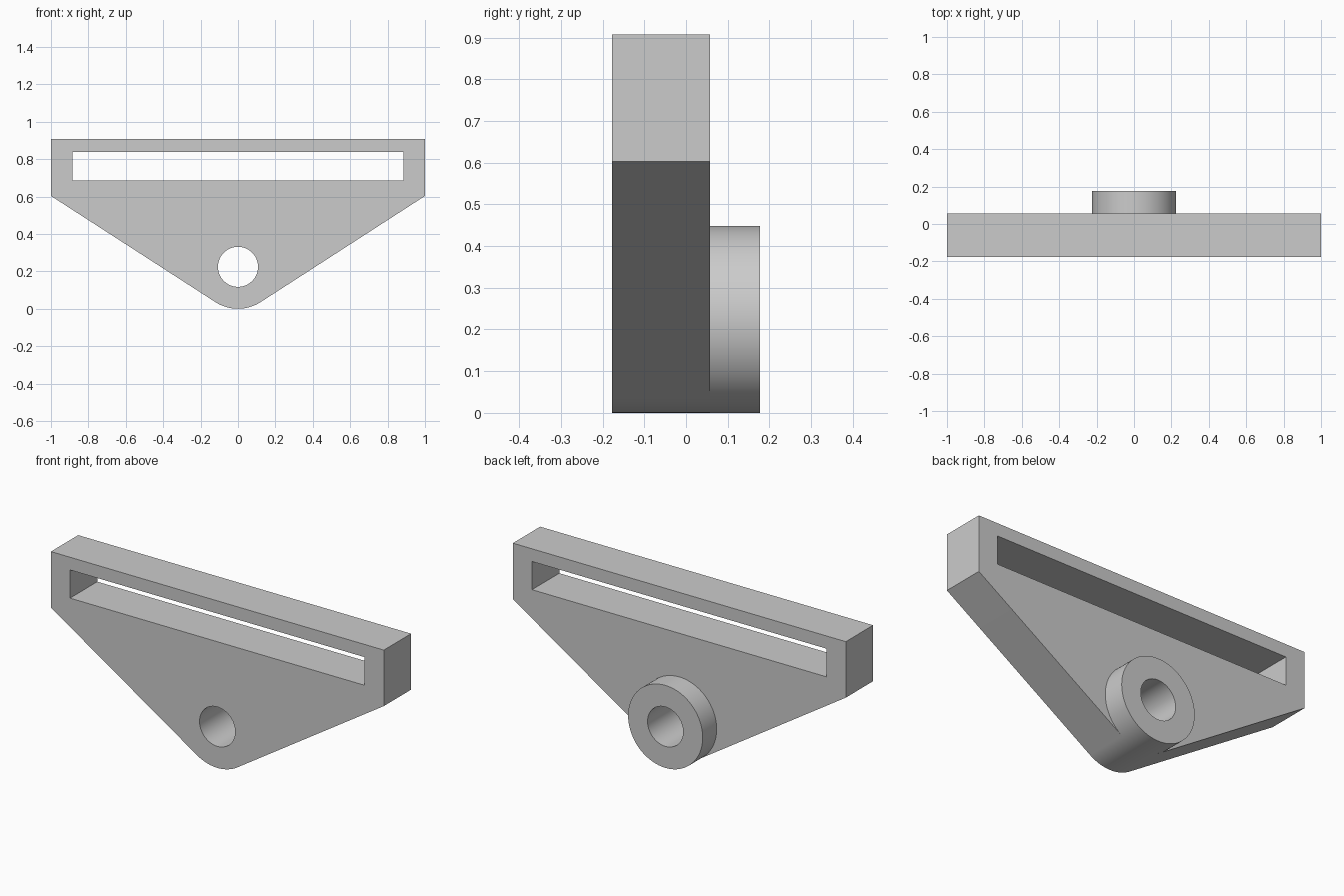
import bpy
import bmesh
from math import sin, cos, pi, atan2, asin, hypot

cube = bpy.data.objects.get("Cube")
if cube:
    bpy.data.objects.remove(cube, do_unlink=True)

# Main dimensions
HUB_Z, HUB_R, HOLE_R = 0.224, 0.224, 0.107
FRONT, BACK, BOSS_BACK = -0.177, 0.057, 0.177
TOP, SHOULDER = 0.907, 0.603
SEGMENTS = 96

grey = bpy.data.materials.new("plain grey")
grey.use_nodes = True
colour = (0.6, 0.6, 0.6, 1)
grey.diffuse_color = colour
grey.node_tree.nodes["Principled BSDF"].inputs["Base Color"].default_value = colour


def arc(radius, start, end, steps):
    """Points of an arc around the hub axis, angles from +x towards +z."""
    angles = [start + (end - start) * i / steps for i in range(steps + 1)]
    return [(radius * cos(a), HUB_Z + radius * sin(a)) for a in angles]


def circle(radius):
    return arc(radius, 0, 2 * pi, SEGMENTS)[:-1]


def rectangle(half_width, low, high):
    return [(-half_width, low), (half_width, low), (half_width, high), (-half_width, high)]


def extruded(name, loops, y0, y1):
    """Solid from an outline and its holes, extruded along y."""
    bm = bmesh.new()
    edges = []
    for loop in loops:
        verts = [bm.verts.new((x, y0, z)) for x, z in loop]
        edges += [bm.edges.new((v, verts[i - 1])) for i, v in enumerate(verts)]
    bmesh.ops.triangle_fill(bm, edges=edges, use_beauty=True, use_dissolve=False)
    result = bmesh.ops.extrude_face_region(bm, geom=bm.faces[:], use_keep_orig=True)
    moved = [g for g in result["geom"] if isinstance(g, bmesh.types.BMVert)]
    bmesh.ops.translate(bm, verts=moved, vec=(0, y1 - y0, 0))
    bmesh.ops.recalc_face_normals(bm, faces=bm.faces[:])
    mesh = bpy.data.meshes.new(name)
    bm.to_mesh(mesh)
    bm.free()
    mesh.materials.append(grey)
    obj = bpy.data.objects.new(name, mesh)
    bpy.context.collection.objects.link(obj)
    bpy.ops.object.select_all(action="DESELECT")
    obj.select_set(True)
    bpy.context.view_layer.objects.active = obj
    bpy.ops.object.shade_smooth_by_angle(angle=pi / 6)
    return obj


# Plate: straight sides run tangent to the rounded lower end
rise = SHOULDER - HUB_Z
slope = atan2(rise, 1) + asin(HUB_R / hypot(1, rise))
lower_end = arc(HUB_R, -pi / 2 - slope, -pi / 2 + slope, 32)
outline = lower_end + [(1, SHOULDER), (1, TOP), (-1, TOP), (-1, SHOULDER)]
strap_slot = rectangle(0.885, 0.685, 0.838)
extruded("bracket_plate", [outline, strap_slot, circle(HOLE_R)], FRONT, BACK)

# Raised ring around the hole at the back
extruded("rear_boss", [circle(HUB_R), circle(HOLE_R)], BACK, BOSS_BACK)
